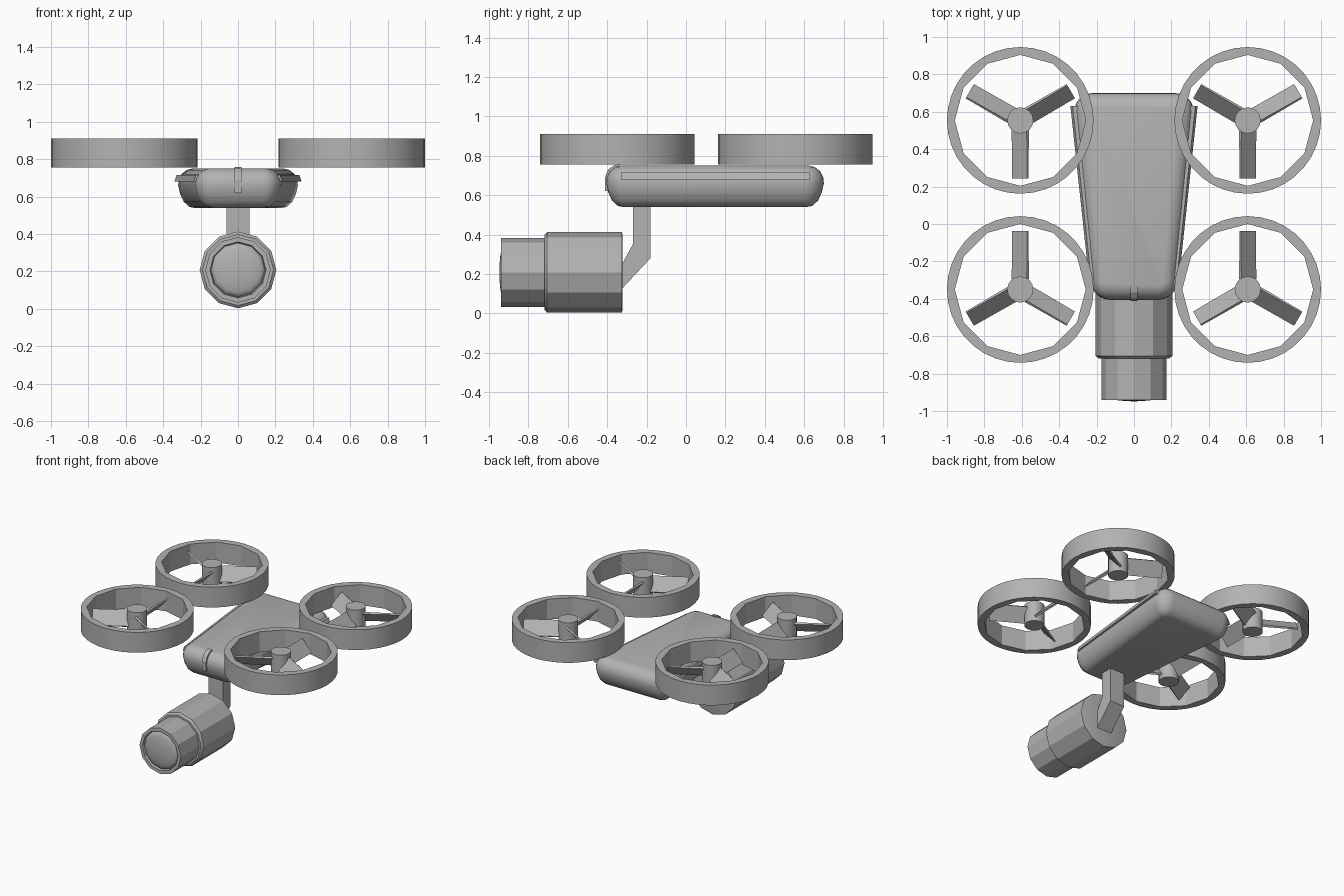
import bpy, bmesh, math
from mathutils import Matrix, Vector

if "Cube" in bpy.data.objects:
    bpy.data.objects.remove(bpy.data.objects["Cube"])

grey = bpy.data.materials.new("plain_grey")
grey.diffuse_color = (0.45, 0.45, 0.45, 1)
grey.use_nodes = True
grey.node_tree.nodes["Principled BSDF"].inputs["Base Color"].default_value = grey.diffuse_color


def make(name, bm, smooth=None):
    bmesh.ops.recalc_face_normals(bm, faces=bm.faces[:])
    me = bpy.data.meshes.new(name)
    bm.to_mesh(me)
    bm.free()
    me.materials.append(grey)
    ob = bpy.data.objects.new(name, me)
    bpy.context.collection.objects.link(ob)
    if smooth:
        bpy.ops.object.select_all(action='DESELECT')
        ob.select_set(True)
        bpy.context.view_layer.objects.active = ob
        bpy.ops.object.shade_smooth_by_angle(angle=math.radians(smooth))
    return ob


def loft(bm, loops, caps=True):
    """Skin a list of equal-length closed loops."""
    rows = [[bm.verts.new(p) for p in lp] for lp in loops]
    n = len(rows[0])
    for a, b in zip(rows, rows[1:]):
        for i in range(n):
            j = (i + 1) % n
            bm.faces.new((a[i], a[j], b[j], b[i]))
    if caps:
        bm.faces.new(rows[0])
        bm.faces.new(rows[-1])


def extrude_x(name, profile, half):
    """Prism from a (y, z) profile."""
    bm = bmesh.new()
    loft(bm, [[(s * half, y, z) for y, z in profile] for s in (-1, 1)])
    return make(name, bm)


def lathe_y(name, profile, zc, n, smooth):
    """Turn a (radius, y) profile around a front-to-back axis."""
    bm = bmesh.new()
    loft(bm, [[(r * math.sin(math.tau * i / n), y, zc + r * math.cos(math.tau * i / n))
               for i in range(n)] for r, y in profile])
    return make(name, bm, smooth)


# Main body: tapered rounded box, stacked from rounded outlines
def outline(inset, z, r=0.1, seg=6):
    pts = []
    for sx, sy, a0 in ((1, 1, 0), (-1, 1, 90), (-1, -1, 180), (1, -1, 270)):
        hw, y = (0.32, 0.70) if sy > 0 else (0.23, -0.405)
        for k in range(seg + 1):
            a = math.radians(a0 + 90 * k / seg)
            pts.append((sx * (hw - r) + (r - inset) * math.cos(a),
                        y - sy * r + (r - inset) * math.sin(a), z))
    return pts


bm = bmesh.new()
levels = [(.085, .54), (.06, .545), (.03, .572), (.01, .615), (0, .66),
          (.003, .69), (.018, .72), (.045, .742), (.075, .75)]
loft(bm, [outline(i, z) for i, z in levels])
make("body", bm, 35)

# Side rails along the body
for s, side in ((-1, "left"), (1, "right")):
    bm = bmesh.new()
    loft(bm, [[(s * (w - .06), y, .68), (s * w, y, .68),
               (s * (w - .012), y, .715), (s * (w - .06), y, .715)]
              for w, y in ((.237, -.33), (.34, .63))])
    make(side + "_rail", bm)

# Small clip wrapped over the front edge
extrude_x("front_clip", [(-.38, .62), (-.41, .62), (-.412, .69), (-.395, .73), (-.365, .752),
                         (-.335, .757), (-.335, .735), (-.37, .72)], .018)

# Bent hanging arm
extrude_x("camera_arm", [(-.27, .56), (-.18, .56), (-.18, .28), (-.325, .125),
                         (-.325, .25), (-.27, .35)], .062)

# Camera housing, lens barrel and domed glass
ZC = .208
lathe_y("camera_housing", [(.19, -.322), (.205, -.326), (.205, -.705), (.19, -.718)], ZC, 12, 20)
lathe_y("lens_barrel", [(.175, -.70), (.175, -.94), (.15, -.94), (.145, -.92)], ZC, 12, 20)
lathe_y("lens_glass", [(.146, -.915)] + [(.146 * math.cos(a), -.92 - .028 * math.sin(a))
        for a in (0.25, 0.6, 0.95, 1.3, 1.5)], ZC, 12, 60)


# Ducted rotors
def ring_pts(r, z, n, cx, cy):
    return [(cx + r * math.cos(math.tau * i / n), cy + r * math.sin(math.tau * i / n), z)
            for i in range(n)]


def duct(name, cx, cy, z0=.755, z1=.91, n=36):
    # round outside, twelve-sided inside
    inner = []
    for i in range(n):
        a = math.tau * i / n
        off = (a % (math.tau / 12)) - math.tau / 24
        r = .35 * math.cos(math.tau / 24) / math.cos(off)
        inner.append((cx + r * math.cos(a), cy + r * math.sin(a)))
    bm = bmesh.new()
    lo = ring_pts(.392, z0, n, cx, cy)
    hi = ring_pts(.392, z1, n, cx, cy)
    ih = [(x, y, z1) for x, y in inner]
    il = [(x, y, z0) for x, y in inner]
    loft(bm, [lo, hi, ih, il, lo], caps=False)
    bmesh.ops.remove_doubles(bm, verts=bm.verts[:], dist=1e-5)
    make(name, bm, 20)


def rotor(name, cx, cy, front, spin):
    bm = bmesh.new()
    loft(bm, [ring_pts(.07, z, 16, cx, cy) for z in (.755, .91)])
    make(name + "_hub", bm, 30)
    # three pitched blades, thinner towards the tip
    bm = bmesh.new()
    for k in range(3):
        m = (Matrix.Translation((cx, cy, .832))
             @ Matrix.Rotation(math.radians((90 if front else 270) + 120 * k), 4, 'Z')
             @ Matrix.Rotation(spin * math.radians(48), 4, 'X'))
        loft(bm, [[m @ Vector((x, sy * .06, sz * t)) for sy, sz in
                   ((-1, -1), (1, -1), (1, 1), (-1, 1))]
                  for x, t in ((.055, .008), (.312, .005))])
    make(name + "_blades", bm)


for sx, side in ((-1, "left"), (1, "right")):
    for cy, end in ((-.35, "front"), (.554, "back")):
        front = end == "front"
        duct(f"{end}_{side}_duct", sx * .608, cy)
        # opposite corners turn the same way
        rotor(f"{end}_{side}_rotor", sx * .608, cy, front, sx if front else -sx)
